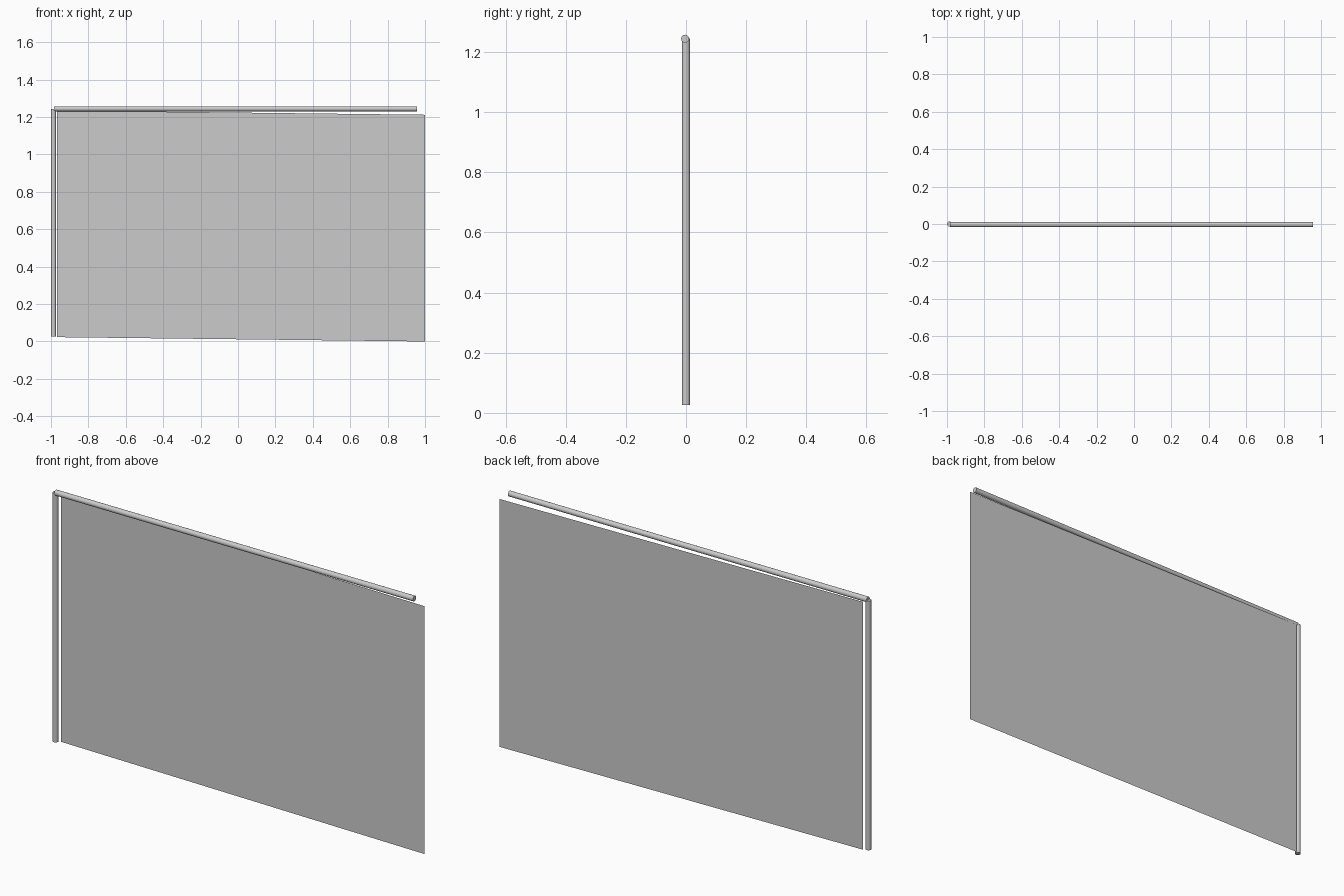
import bpy, bmesh
from mathutils import Vector

if "Cube" in bpy.data.objects:
    bpy.data.objects.remove(bpy.data.objects["Cube"])

RADIUS = 0.0133


def tube(name, start, end):
    """Capped round bar between two points."""
    a, b = Vector(start), Vector(end)
    bpy.ops.mesh.primitive_cylinder_add(vertices=20, radius=RADIUS, depth=(b - a).length,
                                        location=(a + b) / 2)
    ob = bpy.context.object
    ob.name = name
    ob.rotation_euler = (b - a).to_track_quat('Z', 'Y').to_euler()
    bpy.ops.object.shade_smooth_by_angle()
    return ob


# Upright pole and the level rod across its top
tube("upright_pole", (-0.9865, 0, 0.026), (-0.9865, 0, 1.244))
tube("top_rod", (-0.983, -0.003, 1.244), (0.957, -0.003, 1.244))

# Thin single-sheet panel, sagging slightly towards the free end
bm = bmesh.new()
corners = [(-0.968, 0.023), (1.0, 0.0), (1.0, 1.212), (-0.968, 1.235)]
bm.faces.new([bm.verts.new((x, 0.0135, z)) for x, z in corners])
mesh = bpy.data.meshes.new("hanging_panel")
bm.to_mesh(mesh)
bm.free()
bpy.context.collection.objects.link(bpy.data.objects.new("hanging_panel", mesh))
